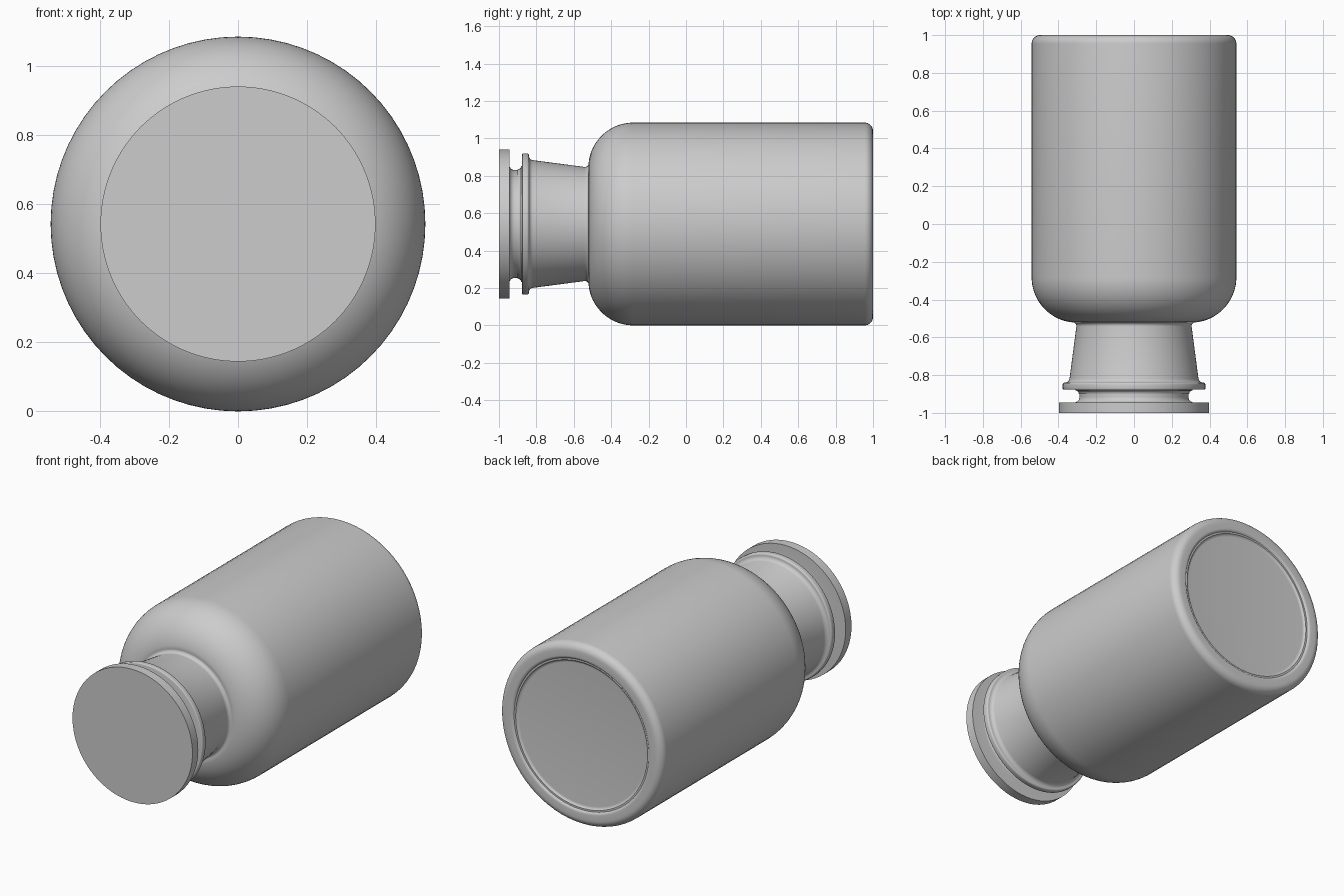
import bpy, bmesh
from math import sin, cos, pi, radians
from mathutils import Vector, Matrix

cube = bpy.data.objects.get("Cube")
if cube:
    bpy.data.objects.remove(cube, do_unlink=True)

AXIS_Z = 0.542
SEGMENTS = 72

grey = bpy.data.materials.new("plain grey")
grey.use_nodes = True
colour = (0.604, 0.604, 0.604, 1)
grey.diffuse_color = colour
grey.node_tree.nodes["Principled BSDF"].inputs["Base Color"].default_value = colour


def arc(r, y, radius, start, end, steps=8):
    """Profile arc; angle 0 points outward, 90 towards the base."""
    angles = [radians(start + (end - start) * i / steps) for i in range(steps + 1)]
    return [(r + radius * cos(a), y + radius * sin(a)) for a in angles]


def lathe(name, profile):
    """Turn a (radius, y) profile around the long axis."""
    bm = bmesh.new()
    verts = [bm.verts.new((r, y, 0)) for r, y in profile]
    edges = [bm.edges.new(pair) for pair in zip(verts, verts[1:])]
    bmesh.ops.spin(bm, geom=verts + edges, cent=(0, 0, 0), axis=(0, 1, 0),
                   angle=2 * pi, steps=SEGMENTS, use_merge=False)
    bmesh.ops.remove_doubles(bm, verts=bm.verts, dist=0.0005)
    bmesh.ops.recalc_face_normals(bm, faces=bm.faces)
    bmesh.ops.translate(bm, verts=bm.verts, vec=(0, 0, AXIS_Z))
    mesh = bpy.data.meshes.new(name)
    bm.to_mesh(mesh)
    bm.free()
    mesh.materials.append(grey)
    obj = bpy.data.objects.new(name, mesh)
    bpy.context.collection.objects.link(obj)
    bpy.ops.object.select_all(action='DESELECT')
    obj.select_set(True)
    bpy.context.view_layer.objects.active = obj
    bpy.ops.object.shade_smooth_by_angle(angle=radians(35))
    return obj


# Stopper: flat disc whose underside curves into the plug
lathe("stopper", [(0, -1), (0.398, -1), (0.398, -0.945)]
      + arc(0.318, -0.915, 0.03, -90, -180)
      + [(0.288, -0.89), (0, -0.89)])

# Bottle: collar, tapered neck, round shoulder, straight wall, dished base
bottle = [(0, -0.893), (0.288, -0.893)]
bottle += arc(0.31, -0.9, 0.018, 180, 90, 5)
bottle += [(0.31, -0.876)]
bottle += arc(0.373, -0.871, 0.005, -90, 0, 3)
bottle += arc(0.368, -0.85, 0.01, 0, 90, 4)
bottle += arc(0.366, -0.815, 0.025, -90, -172, 6)
bottle += arc(0.325, -0.54, 0.02, 188, 90, 6)
bottle += arc(0.302, -0.282, 0.24, -84, 0, 18)
bottle += arc(0.497, 0.955, 0.045, 0, 90, 8)
bottle += arc(0.465, 0.98, 0.02, 90, 150, 5)
bottle += arc(0.42, 1.0, 0.02, -30, -90, 5)
bottle += [(0, 0.98)]
lathe("bottle", bottle)
